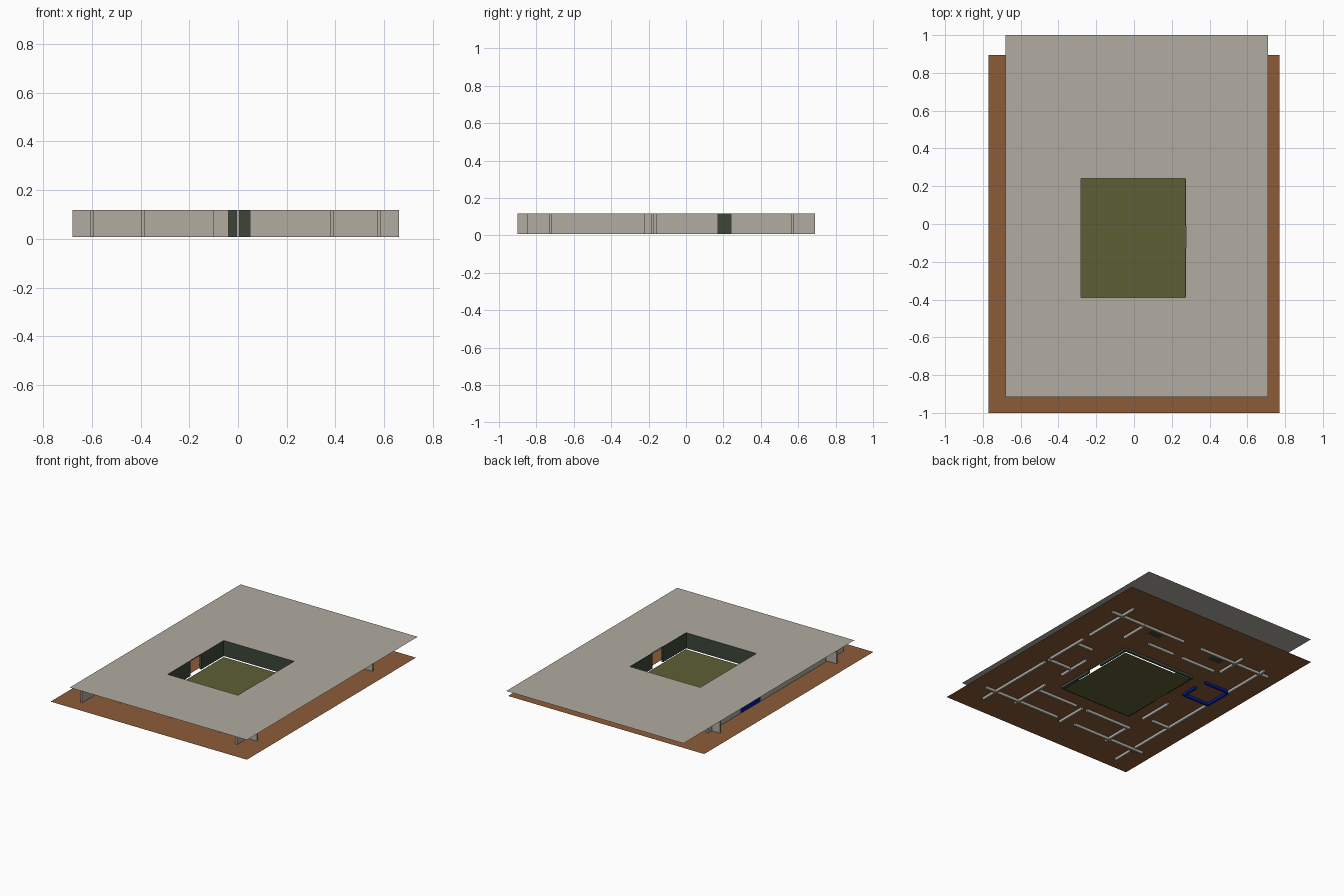
import bpy, bmesh

if "Cube" in bpy.data.objects:
    bpy.data.objects.remove(bpy.data.objects["Cube"])

def material(name, rgb):
    m = bpy.data.materials.new(name)
    m.diffuse_color = (*rgb, 1)
    m.use_nodes = True
    m.node_tree.nodes["Principled BSDF"].inputs["Base Color"].default_value = m.diffuse_color
    return m

STONE = material("stone_grey", (0.44, 0.41, 0.355))
BROWN = material("earth_brown", (0.262, 0.108, 0.040))
GRASS = material("grass_green", (0.109, 0.114, 0.034))
DARK = material("dark_green", (0.045, 0.062, 0.040))
BLUE = material("deep_blue", (0.0, 0.012, 0.30))

def finish(name, bm, mat):
    me = bpy.data.meshes.new(name)
    bm.to_mesh(me)
    bm.free()
    me.materials.append(mat)
    ob = bpy.data.objects.new(name, me)
    bpy.context.collection.objects.link(ob)
    return ob

def quad(bm, x0, x1, y0, y1, z):
    bm.faces.new([bm.verts.new(p) for p in
                  ((x0, y0, z), (x1, y0, z), (x1, y1, z), (x0, y1, z))])

def sheet(name, outer, z, mat, hole=None):
    """Flat sheet, optionally with a rectangular opening."""
    bm = bmesh.new()
    x0, x1, y0, y1 = outer
    if hole:
        a, b, c, d = hole
        quad(bm, x0, x1, y0, c, z)
        quad(bm, x0, x1, d, y1, z)
        quad(bm, x0, a, c, d, z)
        quad(bm, b, x1, c, d, z)
        bmesh.ops.remove_doubles(bm, verts=bm.verts, dist=1e-5)
    else:
        quad(bm, x0, x1, y0, y1, z)
    return finish(name, bm, mat)

Z0, Z1, T = 0.008, 0.118, 0.014

def walls(name, along_x, along_y, mat):
    """along_x: (y, x start, x end); along_y: (x, y start, y end)."""
    bm = bmesh.new()
    boxes = [(a, b, y - T / 2, y + T / 2) for y, a, b in along_x]
    boxes += [(x - T / 2, x + T / 2, a, b) for x, a, b in along_y]
    for x0, x1, y0, y1 in boxes:
        r = bmesh.ops.create_cube(bm, size=1)
        for v in r["verts"]:
            v.co.x = x1 if v.co.x > 0 else x0
            v.co.y = y1 if v.co.y > 0 else y0
            v.co.z = Z1 if v.co.z > 0 else Z0
    return finish(name, bm, mat)

# floor, courtyard lawn and flat roof
court = (-0.28, 0.275, -0.39, 0.24)
sheet("floor", (-0.77, 0.77, -1.0, 0.895), 0.027, BROWN, court)
sheet("courtyard_lawn", court, 0.0, GRASS)
sheet("roof", (-0.68, 0.71, -0.915, 1.0), 0.1185, STONE, court)

# outer walls, running past each other at the corners
walls("outer_walls",
      [(0.57, -0.67, -0.10), (0.57, 0.05, 0.66),
       (-0.725, -0.68, -0.10), (-0.725, 0.05, 0.66)],
      [(0.58, -0.85, -0.22), (0.58, -0.16, 0.17), (0.58, 0.24, 0.69),
       (-0.60, -0.90, -0.76), (-0.60, -0.70, 0.035), (-0.60, 0.25, 0.62)], STONE)

# room dividers in the ring around the courtyard
walls("room_dividers",
      [(0.40, -0.35, -0.08), (0.40, 0.0, 0.21),
       (0.10, 0.44, 0.58), (-0.18, 0.40, 0.58),
       (-0.53, -0.41, -0.04), (-0.53, 0.05, 0.39), (-0.36, -0.60, -0.46)],
      [(0.385, 0.36, 0.58), (0.385, -0.28, -0.03), (0.385, -0.76, -0.45),
       (0.0, -0.76, -0.53), (-0.39, -0.76, -0.53), (-0.395, -0.38, -0.12),
       (-0.39, 0.42, 0.65)], STONE)

# blue washroom with a doorway
walls("washroom_walls",
      [(0.04, -0.607, -0.39), (0.25, -0.607, -0.40)],
      [(-0.60, 0.033, 0.257), (-0.395, 0.033, 0.16)], BLUE)

# courtyard walls with a doorway on each side
h = T / 2
sides = [(x, a, b) for x in (-0.28 - h, 0.275 + h - 0.004)
         for a, b in ((-0.404, -0.13), (-0.01, 0.254))]
walls("courtyard_walls", [(-0.39 - h, -0.294, 0.289), (0.24 + h, -0.294, 0.289)],
      sides, DARK)

# small dark floor panels at the back
for i, x in enumerate((-0.27, 0.25)):
    sheet(f"floor_panel_{i + 1}", (x - 0.05, x + 0.05, 0.49, 0.54), 0.024, DARK)
